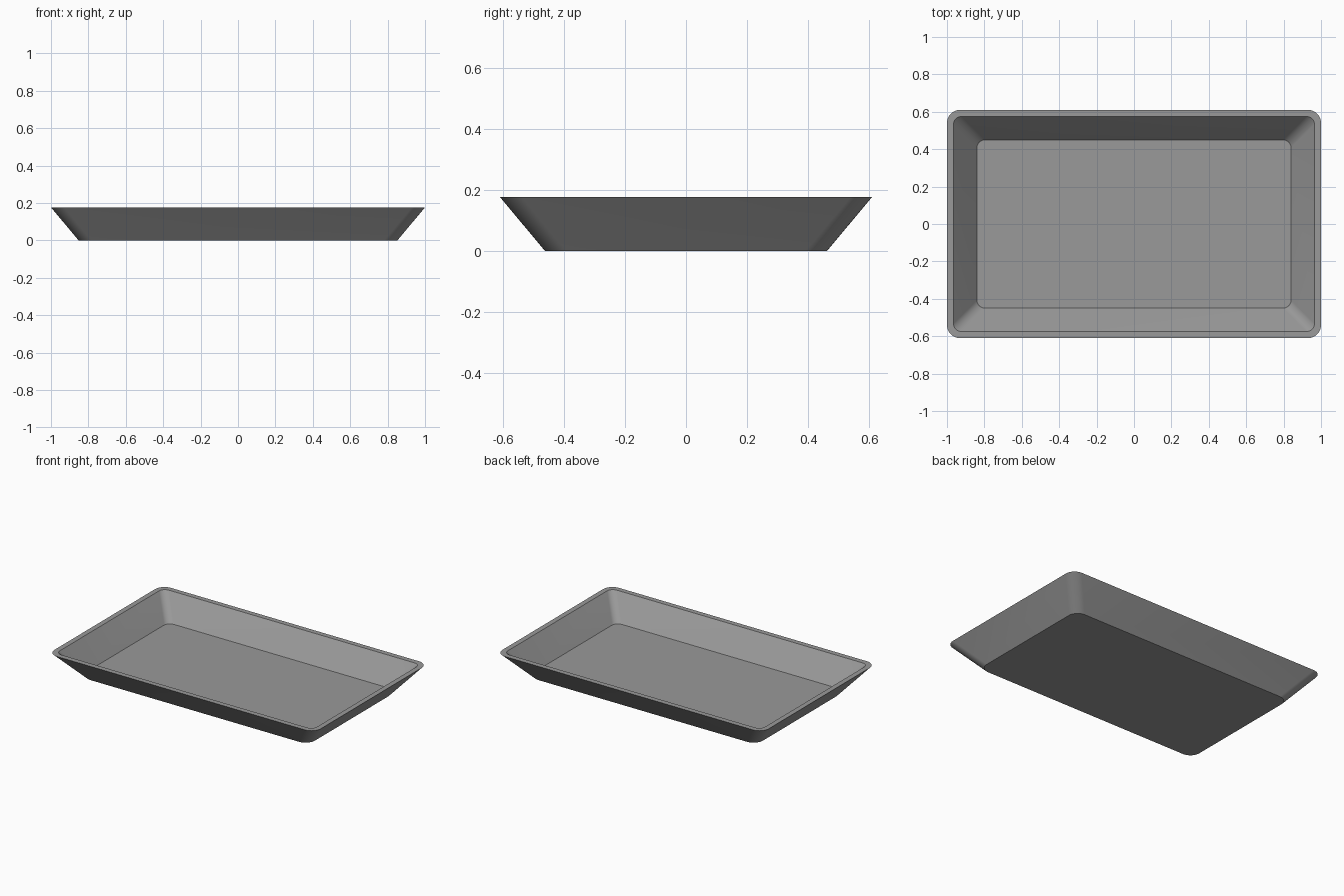
import bpy, bmesh, math

if "Cube" in bpy.data.objects:
    bpy.data.objects.remove(bpy.data.objects["Cube"])

SEG = 8  # segments per rounded corner


def rounded_rect(hx, hy, r, z):
    """Points of a rounded rectangle with half sizes hx, hy."""
    pts = []
    for k, (sx, sy) in enumerate([(1, 1), (-1, 1), (-1, -1), (1, -1)]):
        for i in range(SEG + 1):
            a = math.pi / 2 * (k + i / SEG)
            pts.append((sx * (hx - r) + r * math.cos(a),
                        sy * (hy - r) + r * math.sin(a), z))
    return pts


grey = bpy.data.materials.new("grey")
grey.diffuse_color = (0.32, 0.32, 0.32, 1)
grey.use_nodes = True
grey.node_tree.nodes["Principled BSDF"].inputs["Base Color"].default_value = grey.diffuse_color

# Tray shell: outer base, outer rim, inner rim, inner floor
rings = [(0.852, 0.462, 0.07, 0.0),
         (1.0, 0.61, 0.07, 0.177),
         (0.965, 0.575, 0.043, 0.177),
         (0.84, 0.45, 0.043, 0.026)]
bm = bmesh.new()
loops = [[bm.verts.new(p) for p in rounded_rect(*r)] for r in rings]
for a, b in zip(loops, loops[1:]):
    n = len(a)
    for i in range(n):
        j = (i + 1) % n
        bm.faces.new((a[i], a[j], b[j], b[i]))
bm.faces.new(loops[0][::-1])   # underside
bm.faces.new(loops[-1])        # floor
bmesh.ops.recalc_face_normals(bm, faces=bm.faces)

mesh = bpy.data.meshes.new("tray")
bm.to_mesh(mesh)
bm.free()
mesh.materials.append(grey)
tray = bpy.data.objects.new("tray", mesh)
bpy.context.collection.objects.link(tray)

# Smooth corners, crisp rims
bpy.context.view_layer.objects.active = tray
tray.select_set(True)
bpy.ops.object.shade_smooth_by_angle(angle=math.radians(30))
